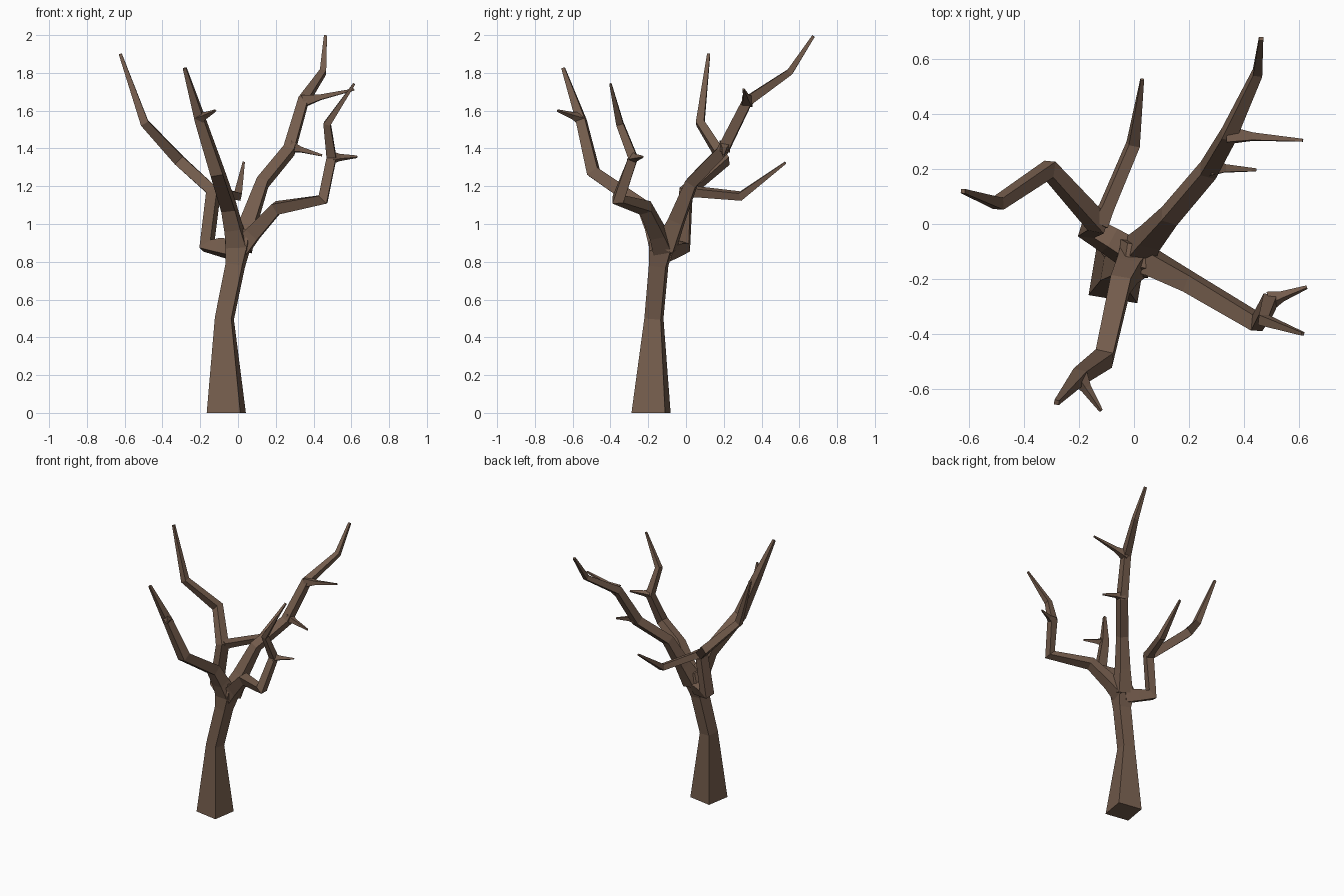
import bpy, bmesh
from mathutils import Vector

bark = bpy.data.materials.new("brown_bark")
bark.diffuse_color = (0.175, 0.108, 0.073, 1)
UP = Vector((0, 0, 1))
SIDE = Vector((0.986, -0.165, 0)).normalized()


def limb(name, path):
    """Square tube through (x, y, z, half_width) points, twist-free."""
    pts = [Vector(p[:3]) for p in path]
    n = len(pts)
    segs = [(pts[i + 1] - pts[i]).normalized() for i in range(n - 1)]
    bm = bmesh.new()
    rings, side, prev = [], SIDE.copy(), UP
    for i, p in enumerate(pts):
        if i == 0:
            t = UP if p.z == 0 else segs[0]
        elif i == n - 1:
            t = segs[-1]
        else:
            t = (segs[i - 1] + segs[i]).normalized()
        side = prev.rotation_difference(t) @ side
        prev = t
        other = t.cross(side).normalized()
        r = path[i][3]
        rings.append([bm.verts.new(p + r * (a * side + b * other))
                      for a, b in ((-1, -1), (1, -1), (1, 1), (-1, 1))])
    for lo, hi in zip(rings, rings[1:]):
        for k in range(4):
            j = (k + 1) % 4
            bm.faces.new((lo[k], lo[j], hi[j], hi[k]))
    bm.faces.new(rings[0][::-1])
    bm.faces.new(rings[-1])
    bmesh.ops.recalc_face_normals(bm, faces=bm.faces)
    me = bpy.data.meshes.new(name)
    bm.to_mesh(me)
    bm.free()
    me.materials.append(bark)
    bpy.context.collection.objects.link(bpy.data.objects.new(name, me))


def twig(name, start, end, r=0.03):
    """Short spike with a flared base."""
    a, b = Vector(start), Vector(end)
    m = a.lerp(b, 0.33)
    limb(name, [(*a, r), (*m, 0.014), (*b, 0.005)])


# trunk, swelling into the fork
limb("trunk", [(-0.062, -0.185, 0, 0.09), (-0.072, -0.17, 0.5, 0.044),
               (-0.015, -0.145, 0.78, 0.045), (0.0, -0.125, 0.9, 0.062),
               (0.01, -0.115, 0.97, 0.04)])

# main branches
limb("back_branch", [(0.015, -0.11, 0.88, 0.055), (0.06, -0.05, 1.02, 0.04),
                     (0.13, 0.03, 1.22, 0.031), (0.27, 0.195, 1.39, 0.03),
                     (0.345, 0.325, 1.65, 0.026), (0.45, 0.55, 1.805, 0.017),
                     (0.463, 0.675, 1.995, 0.008)])
limb("right_branch", [(0.01, -0.12, 0.87, 0.05), (0.08, -0.15, 0.95, 0.04),
                      (0.205, -0.215, 1.085, 0.032), (0.45, -0.36, 1.13, 0.029),
                      (0.495, -0.28, 1.35, 0.025), (0.472, -0.35, 1.53, 0.019),
                      (0.615, -0.4, 1.742, 0.006)])
limb("front_branch", [(0.0, -0.13, 0.87, 0.055), (-0.025, -0.17, 0.98, 0.043),
                      (-0.05, -0.22, 1.09, 0.037), (-0.11, -0.49, 1.275, 0.033),
                      (-0.2, -0.555, 1.55, 0.025), (-0.282, -0.65, 1.825, 0.009)])
limb("left_branch", [(-0.01, -0.11, 0.86, 0.045), (-0.09, -0.06, 0.875, 0.04),
                     (-0.165, -0.015, 0.885, 0.036), (-0.13, 0.0, 1.17, 0.032),
                     (-0.31, 0.2, 1.335, 0.029), (-0.495, 0.075, 1.535, 0.022),
                     (-0.623, 0.12, 1.9, 0.008)])
limb("left_side_branch", [(-0.13, 0.0, 1.175, 0.03), (-0.1, 0.06, 1.17, 0.023),
                          (-0.003, 0.29, 1.148, 0.021), (0.03, 0.527, 1.325, 0.006)])

# twigs
twig("back_twig_low", (0.275, 0.205, 1.41), (0.445, 0.197, 1.363))
twig("back_twig_high", (0.345, 0.325, 1.65), (0.615, 0.305, 1.712))
twig("right_twig", (0.495, -0.28, 1.35), (0.63, -0.23, 1.356), 0.026)
twig("front_twig", (-0.2, -0.56, 1.56), (-0.12, -0.68, 1.6), 0.025)
